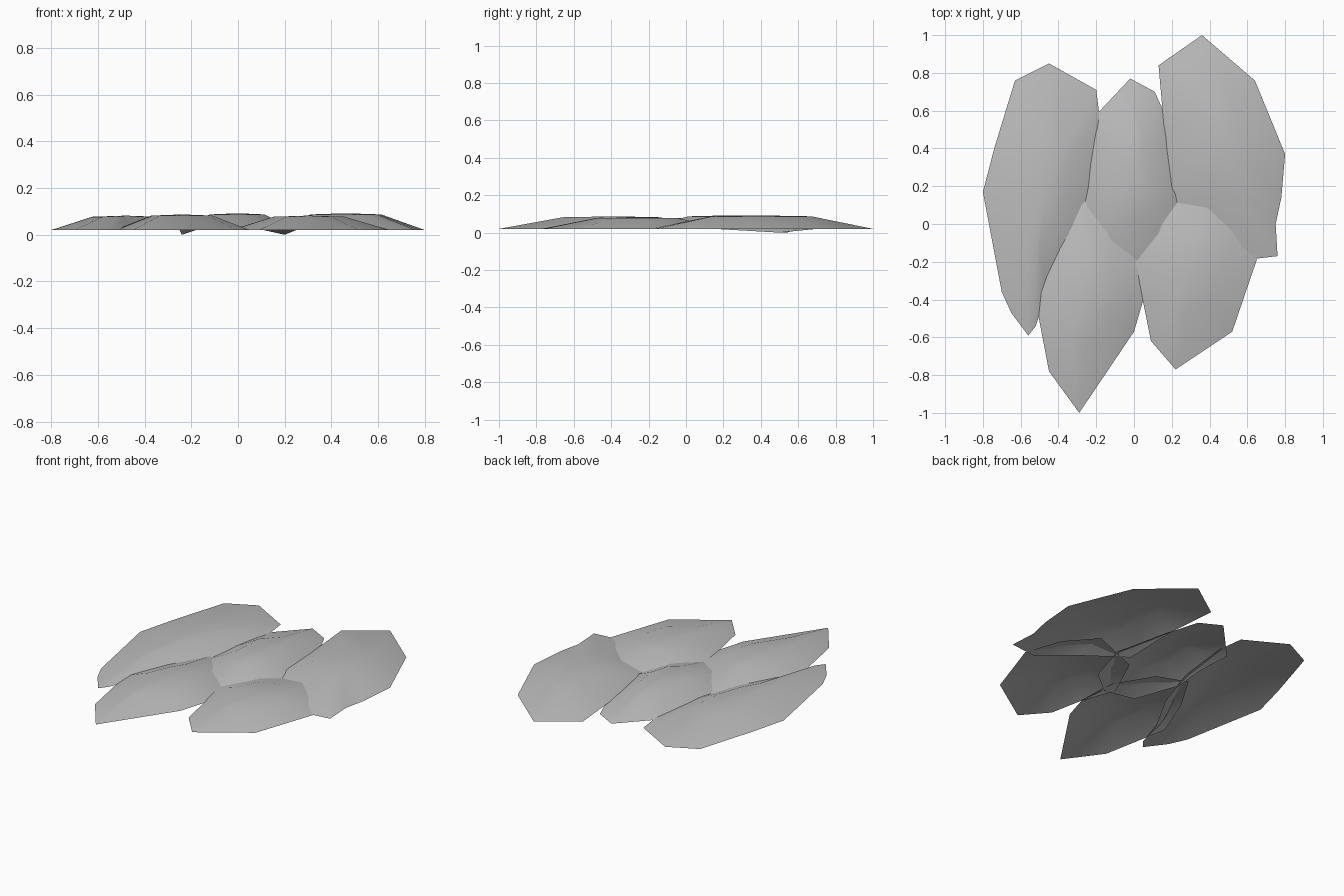
import bpy
import bmesh

cube = bpy.data.objects.get("Cube")
if cube:
    bpy.data.objects.remove(cube, do_unlink=True)

stone = bpy.data.materials.new("pale_grey_stone")
stone.use_nodes = True
GREY = (0.5, 0.5, 0.5, 1)
stone.diffuse_color = GREY
stone.node_tree.nodes["Principled BSDF"].inputs["Base Color"].default_value = GREY

RIM = 0.02


def slab(name, outline, centre, peak, inner=0.45, low=()):
    """Shallow open dome: rim, raised inner ring and crown; low rim points touch the ground."""
    bm = bmesh.new()
    cx, cy = centre
    rim = [bm.verts.new((x, y, 0 if i in low else RIM)) for i, (x, y) in enumerate(outline)]
    ring = [bm.verts.new((cx + (x - cx) * inner, cy + (y - cy) * inner, peak - 0.005))
            for x, y in outline]
    crown = bm.verts.new((cx, cy, peak))
    for i in range(len(rim)):
        j = (i + 1) % len(rim)
        bm.faces.new((rim[i], rim[j], ring[j], ring[i]))
        bm.faces.new((ring[i], ring[j], crown))
    bmesh.ops.recalc_face_normals(bm, faces=bm.faces)
    if sum(f.normal.z for f in bm.faces) < 0:
        bmesh.ops.reverse_faces(bm, faces=bm.faces)
    for f in bm.faces:
        f.smooth = True
    mesh = bpy.data.meshes.new(name)
    bm.to_mesh(mesh)
    bm.free()
    mesh.materials.append(stone)
    obj = bpy.data.objects.new(name, mesh)
    bpy.context.collection.objects.link(obj)


# Back row of slabs
slab("back_right_slab",
     [(-.8, .17), (-.74, .4), (-.63, .76), (-.45, .85), (-.2, .71), (-.18, .55), (-.22, .2),
      (-.32, -.1), (-.46, -.35), (-.52, -.54), (-.56, -.59), (-.65, -.47), (-.7, -.36)],
     (-.48, .17), .082)
slab("back_middle_slab",
     [(-.24, .54), (-.18, .6), (-.02, .77), (.11, .7), (.2, .5), (.25, .15), (.17, -.12),
      (.02, -.24), (-.17, -.2), (-.27, .08), (-.25, .3)],
     (0, .22), .092, low=(0, 4))
slab("back_left_slab",
     [(.13, .84), (.36, 1), (.64, .76), (.8, .37), (.78, .14), (.75, 0), (.76, -.17),
      (.59, -.19), (.4, -.03), (.15, .15), (.16, .5)],
     (.46, .4), .092)

# Front row of slabs
slab("front_right_slab",
     [(-.29, -1), (-.45, -.78), (-.53, -.36), (-.42, -.08), (-.28, .15), (-.1, .08),
      (.04, -.15), (.05, -.4), (0, -.57)],
     (-.24, -.38), .087)
slab("front_left_slab",
     [(.22, -.77), (.09, -.62), (.05, -.42), (-.03, -.2), (.1, .08), (.42, .21), (.57, .04),
      (.65, -.19), (.52, -.57)],
     (.3, -.25), .082)
